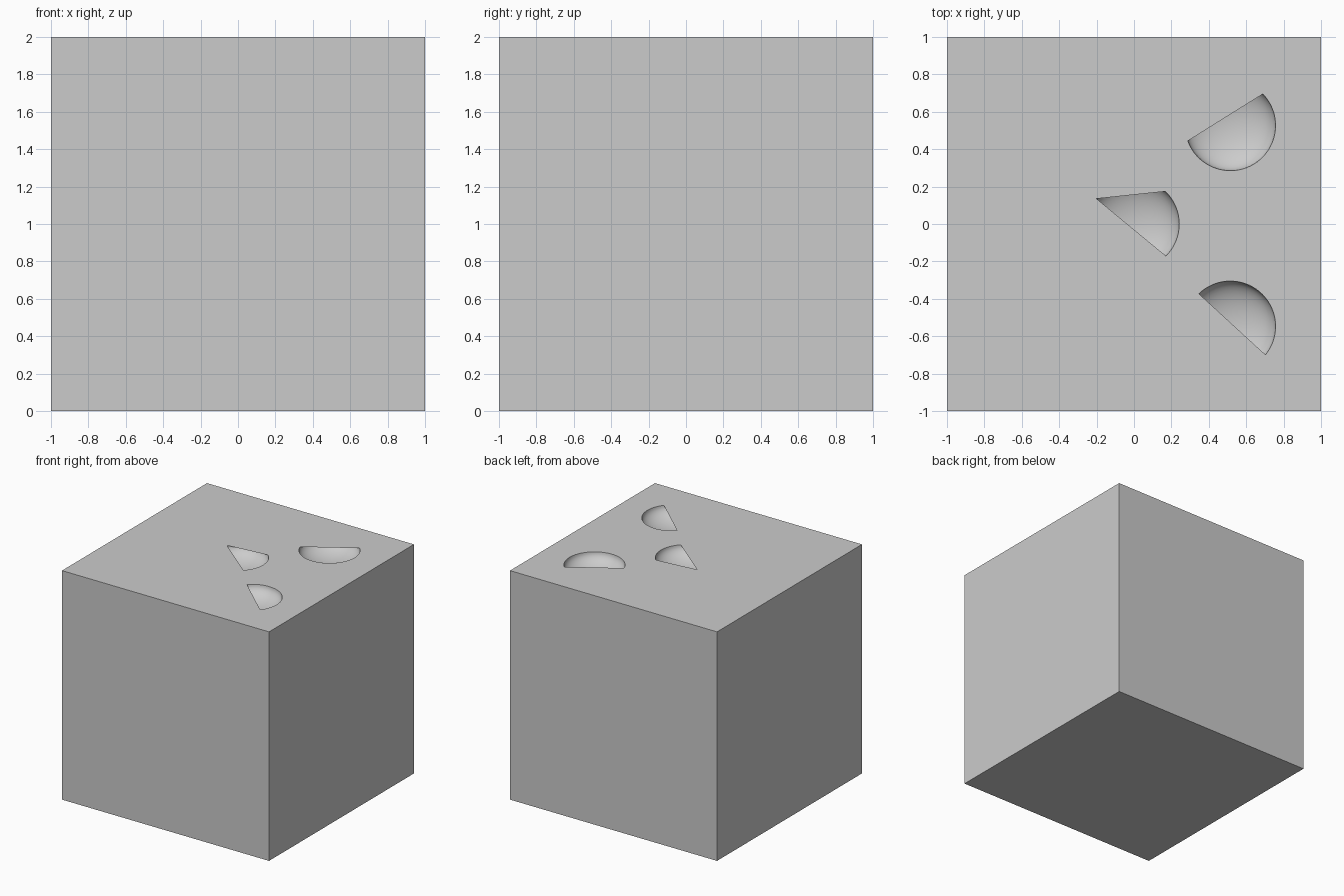
import bpy, bmesh
from math import sin, cos, pi, radians

if "Cube" in bpy.data.objects:
    bpy.data.objects.remove(bpy.data.objects["Cube"])

R = 0.242       # radius of each dimple
DEPTH = 0.115   # depth of each dimple
TOP = 2.0
SEG, RINGS = 64, 12

# centre, visible arc (start, end in degrees), optional extra rim point (degrees)
dimples = [
    ((0.515, 0.527), 200, 404, None),
    ((0.0, 0.0), -45, 46, 146),
    ((0.515, -0.547), -39, 134, None),
]


def rim_point(centre, deg):
    a = radians(deg)
    return (centre[0] + R * cos(a), centre[1] + R * sin(a), TOP)


def link(name, bm):
    mesh = bpy.data.meshes.new(name)
    bm.to_mesh(mesh)
    bm.free()
    obj = bpy.data.objects.new(name, mesh)
    bpy.context.collection.objects.link(obj)
    return obj


# Cube body, whose top face is refilled around the dimple openings
bm = bmesh.new()
bmesh.ops.create_cube(bm, size=2.0)
bmesh.ops.translate(bm, verts=bm.verts, vec=(0, 0, 1))
top = max(bm.faces, key=lambda f: f.calc_center_median().z)
loops = list(top.edges)
bmesh.ops.delete(bm, geom=[top], context='FACES_ONLY')
for centre, a0, a1, extra in dimples:
    n = max(2, round((a1 - a0) / 360 * SEG))
    angles = [a0 + (a1 - a0) * i / n for i in range(n + 1)]
    if extra is not None:
        angles.append(extra)
    vs = [bm.verts.new(rim_point(centre, a)) for a in angles]
    loops += [bm.edges.new((vs[i - 1], vs[i])) for i in range(len(vs))]
filled = bmesh.ops.triangle_fill(bm, edges=loops, use_beauty=True, normal=(0, 0, 1))
for f in [g for g in filled['geom'] if isinstance(g, bmesh.types.BMFace)]:
    f.normal_update()
    if f.normal.z < 0:
        f.normal_flip()
link("block", bm)

# Rounded bowls beneath the openings
for k, (centre, *_rest) in enumerate(dimples):
    bm = bmesh.new()
    rows = []
    for j in range(RINGS):
        t = pi / 2 * j / RINGS
        rows.append([bm.verts.new((centre[0] + R * cos(t) * cos(2 * pi * i / SEG),
                                   centre[1] + R * cos(t) * sin(2 * pi * i / SEG),
                                   TOP - DEPTH * sin(t))) for i in range(SEG)])
    bottom = bm.verts.new((centre[0], centre[1], TOP - DEPTH))
    for i in range(SEG):
        n = (i + 1) % SEG
        for a, b in zip(rows, rows[1:]):
            bm.faces.new((a[n], a[i], b[i], b[n]))
        bm.faces.new((rows[-1][n], rows[-1][i], bottom))
    for f in bm.faces:
        f.smooth = True
        f.normal_update()
        if f.normal.z < 0:
            f.normal_flip()
    link(f"dimple_bowl_{k + 1}", bm)
